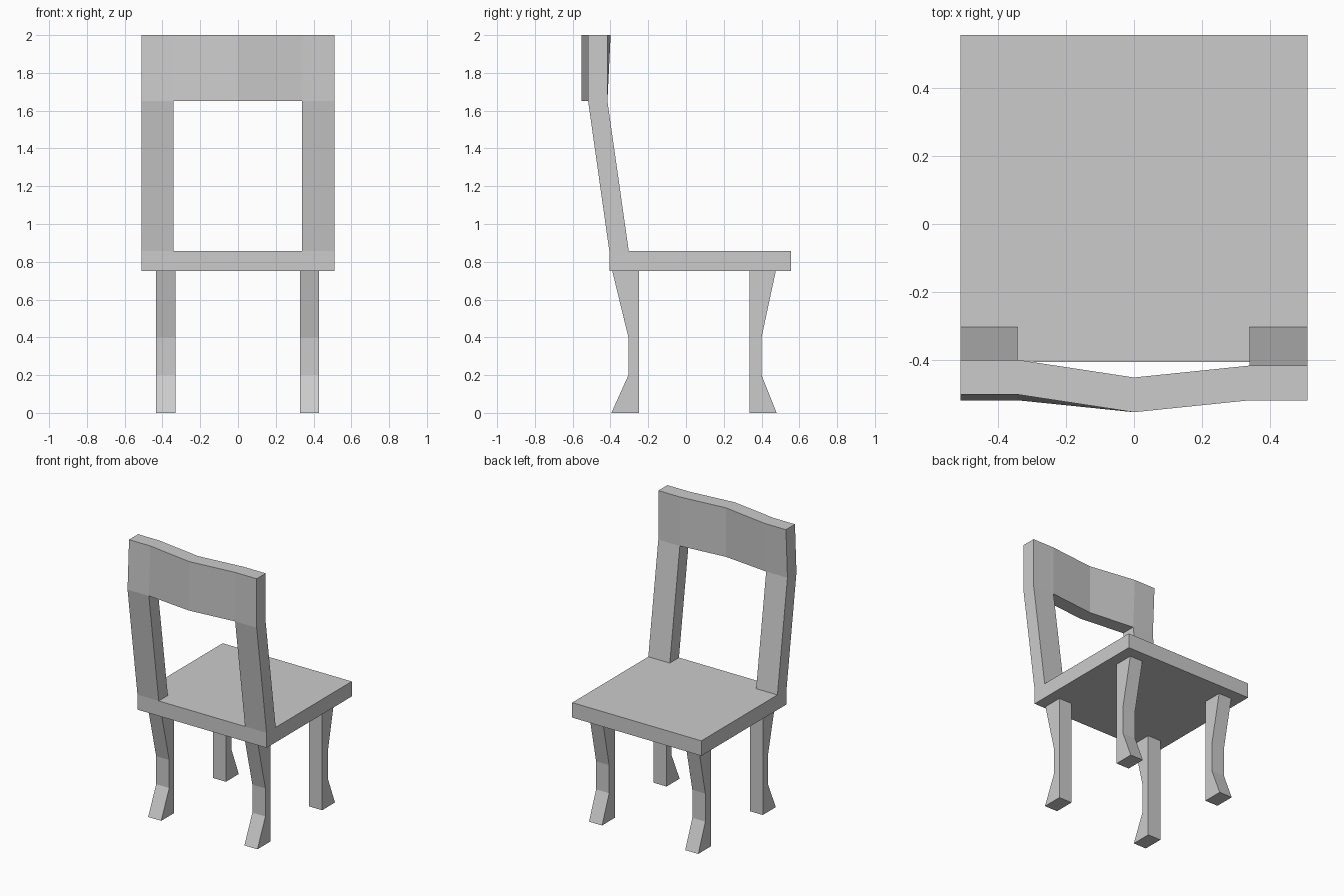
import bpy, bmesh

if "Cube" in bpy.data.objects:
    bpy.data.objects.remove(bpy.data.objects["Cube"])


def loft(name, rings):
    """Closed flat-faced solid through a row of matching cross-sections."""
    bm = bmesh.new()
    loops = [[bm.verts.new(co) for co in ring] for ring in rings]
    n = len(loops[0])
    for a, b in zip(loops, loops[1:]):
        for i in range(n):
            j = (i + 1) % n
            bm.faces.new((a[i], a[j], b[j], b[i]))
    bm.faces.new(loops[0])
    bm.faces.new(loops[-1])
    bmesh.ops.recalc_face_normals(bm, faces=bm.faces)
    mesh = bpy.data.meshes.new(name)
    bm.to_mesh(mesh)
    bm.free()
    obj = bpy.data.objects.new(name, mesh)
    bpy.context.collection.objects.link(obj)
    return obj


def section(x0, x1, y0, y1, z):
    """Horizontal rectangle at height z."""
    return [(x0, y0, z), (x1, y0, z), (x1, y1, z), (x0, y1, z)]


SEAT_BOTTOM, SEAT_TOP, CREST_BOTTOM, CREST_TOP = 0.75, 0.857, 1.65, 2.0
THICK = 0.102

# Seat slab
loft("seat", [section(-0.51, 0.51, -0.406, 0.555, z) for z in (SEAT_BOTTOM, SEAT_TOP)])

# Legs: straight inner edge, waisted outer edge given as (z, y)
leg_shapes = {
    "back_leg": (-0.248, [(0, -0.395), (0.2, -0.305), (0.4, -0.305), (SEAT_BOTTOM, -0.39)]),
    "front_leg": (0.335, [(0, 0.48), (0.2, 0.40), (0.4, 0.40), (SEAT_BOTTOM, 0.475)]),
}
for name, (inner, outer) in leg_shapes.items():
    for side, x0, x1 in (("left", -0.433, -0.33), ("right", 0.327, 0.43)):
        loft(f"{name}_{side}", [section(x0, x1, inner, y, z) for z, y in outer])

# Leaning back posts
for side, x0, x1 in (("left", -0.51, -0.342), ("right", 0.34, 0.51)):
    loft(f"back_post_{side}", [
        section(x0, x1, -0.406, -0.303, SEAT_TOP),
        section(x0, x1, -0.518, -0.518 + THICK, CREST_BOTTOM),
    ])

# Bowed top rail: x, rear y at the bottom, rear y at the top
stations = [(-0.51, -0.518, -0.501), (-0.342, -0.518, -0.501), (0, -0.553, -0.553),
            (0.34, -0.518, -0.518), (0.51, -0.518, -0.518)]
loft("top_rail", [[(x, yb, CREST_BOTTOM), (x, yb + THICK, CREST_BOTTOM),
                   (x, yt + THICK, CREST_TOP), (x, yt, CREST_TOP)]
                  for x, yb, yt in stations])
